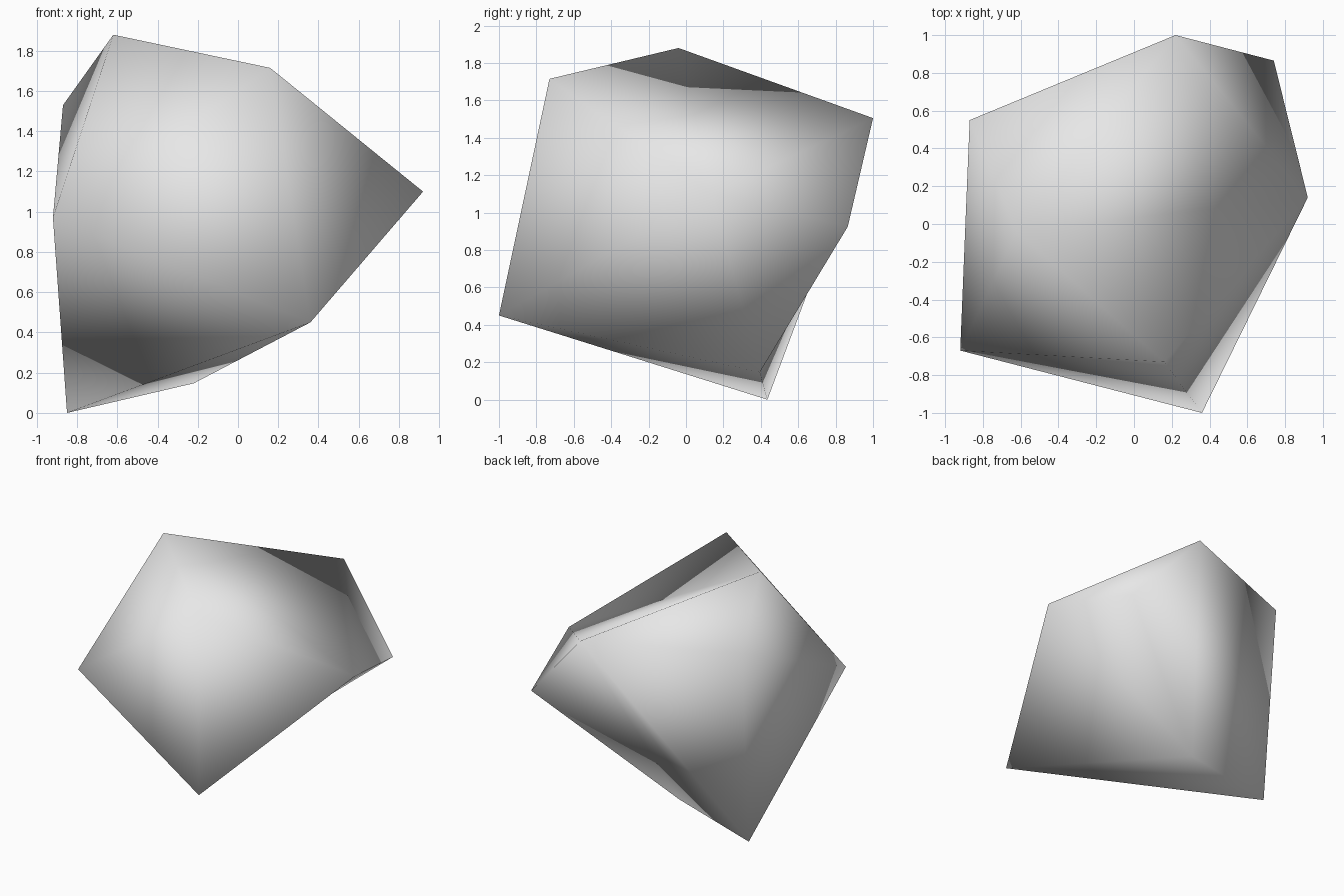
import bpy
import bmesh

cube = bpy.data.objects.get("Cube")
if cube:
    bpy.data.objects.remove(cube, do_unlink=True)

# Plain stone grey
stone = bpy.data.materials.new("stone_grey")
stone.use_nodes = True
grey = (0.8, 0.8, 0.8, 1)
stone.diffuse_color = grey
stone.node_tree.nodes["Principled BSDF"].inputs["Base Color"].default_value = grey

# Corners of the rock
corners = {
    "peak": (-0.62, -0.04, 1.88),
    "front_top": (0.16, -0.73, 1.715),
    "left_tip": (0.92, 0.14, 1.10),
    "back_top": (0.22, 1.0, 1.505),
    "right_back": (-0.87, 0.55, 1.53),
    "right_front": (-0.92, -0.67, 0.97),
    "front_low": (0.36, -1.0, 0.45),
    "back_left": (0.74, 0.865, 0.925),
    "right_foot": (-0.85, 0.435, 0),
    "base": (-0.22, 0.395, 0.147),
}

bm = bmesh.new()
vert = {name: bm.verts.new(co) for name, co in corners.items()}


def facet(*names):
    bm.faces.new([vert[n] for n in names])


def fan(centre, ring):
    """Triangles from one corner to a closed ring around it."""
    for a, b in zip(ring, ring[1:] + ring[:1]):
        facet(centre, a, b)


# Crown and underside
fan("peak", ["front_top", "left_tip", "back_top", "right_back", "right_front"])
fan("base", ["right_foot", "back_top", "back_left", "left_tip", "front_low"])

# Side facets joining them
facet("front_top", "front_low", "left_tip")
facet("front_top", "right_front", "front_low")
facet("right_front", "right_foot", "front_low")
facet("right_front", "right_back", "right_foot")
facet("right_back", "back_top", "right_foot")
facet("left_tip", "back_left", "back_top")

bmesh.ops.recalc_face_normals(bm, faces=bm.faces[:])
for face in bm.faces:
    face.smooth = True

mesh = bpy.data.meshes.new("rock")
bm.to_mesh(mesh)
bm.free()
mesh.materials.append(stone)
rock = bpy.data.objects.new("rock", mesh)
bpy.context.collection.objects.link(rock)
